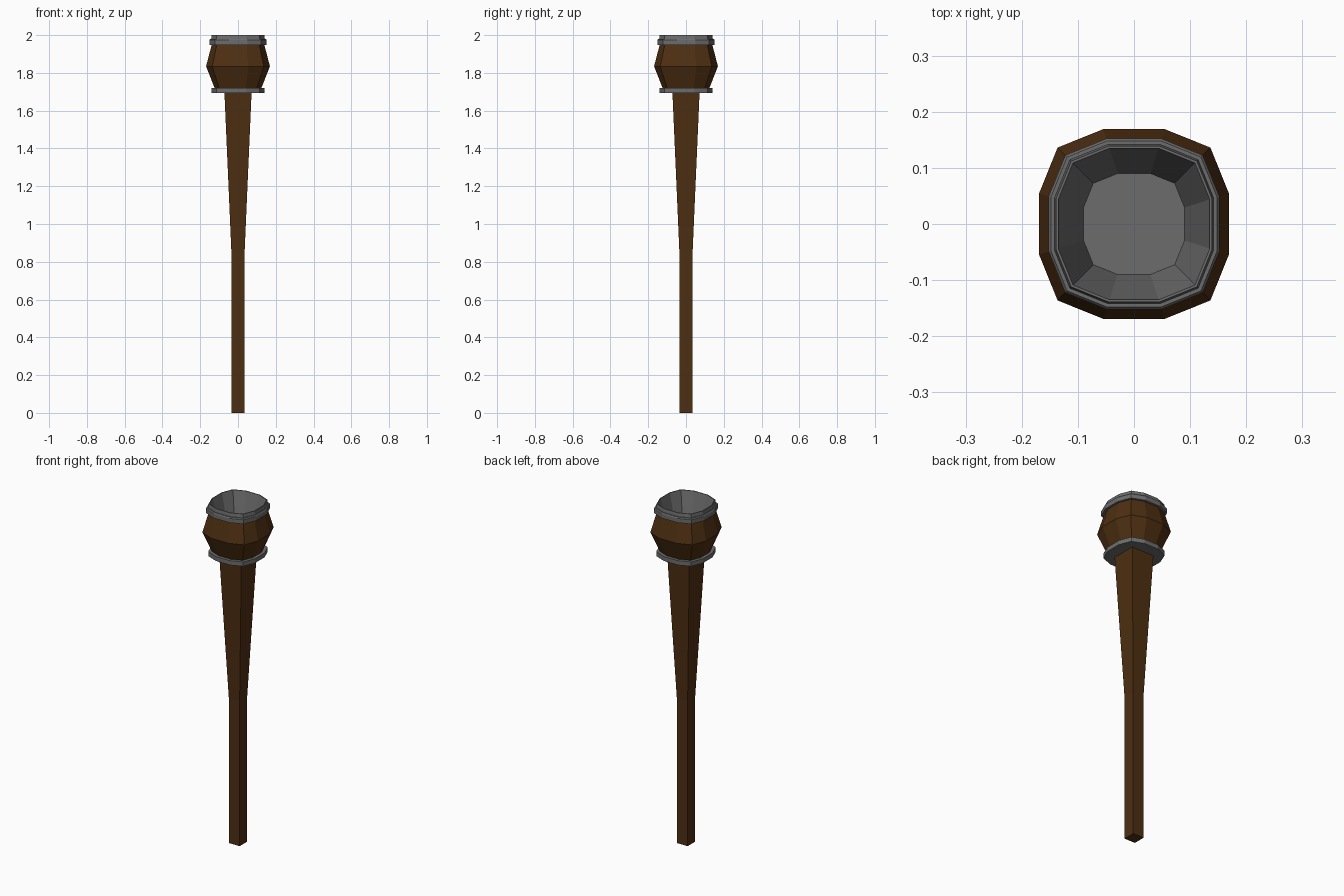
import bpy

if "Cube" in bpy.data.objects:
    bpy.data.objects.remove(bpy.data.objects["Cube"])

# flat colours
def material(name, rgb):
    m = bpy.data.materials.new(name)
    m.diffuse_color = (*rgb, 1.0)
    m.use_nodes = True
    m.node_tree.nodes["Principled BSDF"].inputs["Base Color"].default_value = m.diffuse_color
    return m

wood = material("dark wood", (0.075, 0.028, 0.006))
metal = material("grey metal", (0.15, 0.15, 0.15))

# cross-sections for a half width of 1, counter-clockwise from above
SQUARE = [(1, -1), (1, 1), (-1, 1), (-1, -1)]
quarter = [(1, -0.325), (1, 0.325), (0.806, 0.806)]
ROUNDED = []
for k in range(4):
    ROUNDED += quarter
    quarter = [(-y, x) for x, y in quarter]


def loft(name, section, profile, mat, cap_bottom=True, cap_top=True):
    """Stack the section along a profile of (half width, height)."""
    n = len(section)
    verts = [(x * r, y * r, z) for r, z in profile for x, y in section]
    faces = []
    for j in range(len(profile) - 1):
        for i in range(n):
            k = (i + 1) % n
            faces.append((j * n + i, j * n + k, (j + 1) * n + k, (j + 1) * n + i))
    if cap_bottom:
        faces.append(tuple(reversed(range(n))))
    if cap_top:
        faces.append(tuple(range(len(verts) - n, len(verts))))
    mesh = bpy.data.meshes.new(name)
    mesh.from_pydata(verts, [], faces)
    mesh.materials.append(mat)
    ob = bpy.data.objects.new(name, mesh)
    bpy.context.collection.objects.link(ob)
    return ob


# square handle, widening in its upper half
loft("handle", SQUARE, [(0.035, 0), (0.035, 0.85), (0.072, 1.70)], wood)

# metal band under the head
loft("lower_band", ROUNDED, [(0.141, 1.694), (0.141, 1.72)], metal)

# bulging wooden head, open at the top
loft("head", ROUNDED, [(0.124, 1.72), (0.169, 1.835), (0.139, 1.95)], wood,
     cap_bottom=False, cap_top=False)

# upper band, rim and hollow bowl in one metal piece
loft("upper_band_and_bowl", ROUNDED,
     [(0.138, 1.948), (0.152, 1.948), (0.152, 1.973), (0.148, 1.979),
      (0.142, 1.979), (0.139, 2.0), (0.135, 2.0), (0.09, 1.82)], metal,
     cap_bottom=False)
